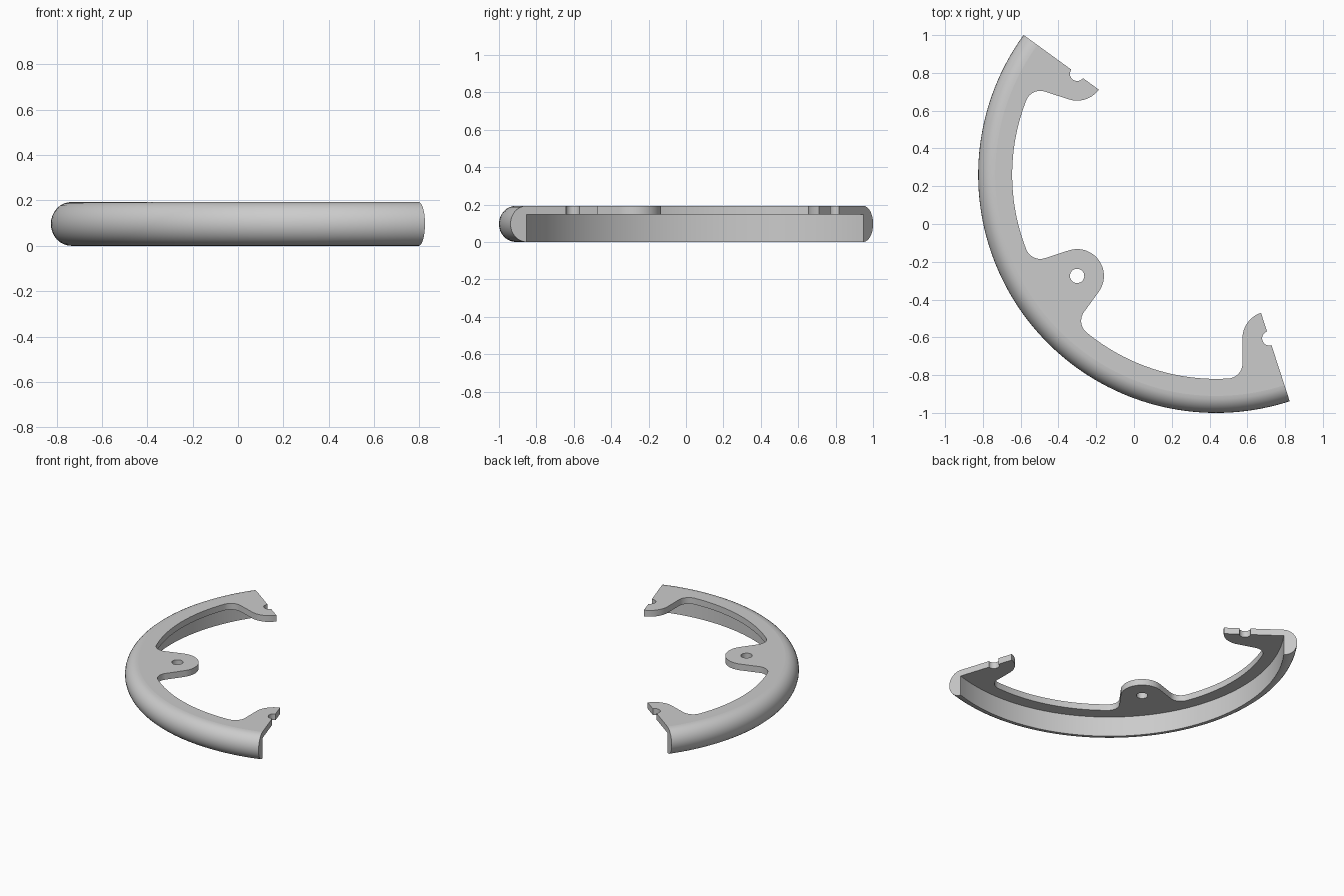
import bpy, bmesh
from math import sin, cos, pi, radians, atan2, acos, hypot
from mathutils import Matrix, Vector

cube = bpy.data.objects.get("Cube")
if cube:
    bpy.data.objects.remove(cube, do_unlink=True)

# Main dimensions
CENTRE = Vector((0.435, 0.26, 0))
OUTER, WALL, INNER = 1.26, 1.17, 1.08
HEIGHT, PLATE_BOTTOM = 0.193, 0.147
TAB_AT, TAB_R, HOLE_R = 0.91, 0.142, 0.038
FILLET_R, FILLET_ANGLE = 0.08, radians(14.6)
HALF = radians(36)


def arc(cx, cy, r, start, end, steps):
    """Points along a circular arc."""
    angles = [start + (end - start) * i / steps for i in range(steps + 1)]
    return [(cx + r * cos(a), cy + r * sin(a)) for a in angles]


def strip(bm, rows):
    """Quads between consecutive rows of points."""
    verts = [[bm.verts.new(p) for p in row] for row in rows]
    for a, b in zip(verts, verts[1:]):
        for i in range(len(a) - 1):
            bm.faces.new((a[i], a[i + 1], b[i + 1], b[i]))


def at_height(path, z):
    return [(x, y, z) for x, y in path]


# Inner outline: rounded tab, tangent fillet, then inner edge of the ring
fx = (INNER - FILLET_R) * cos(FILLET_ANGLE)
fy = (INNER - FILLET_R) * sin(FILLET_ANGLE)
dx, dy = fx - TAB_AT, fy
tangent = atan2(dy, dx) + acos((TAB_R + FILLET_R) / hypot(dx, dy))
inner = arc(TAB_AT, 0, TAB_R, pi, tangent, 12)
inner += arc(fx, fy, FILLET_R, tangent - pi, FILLET_ANGLE, 14)
inner += arc(0, 0, INNER, FILLET_ANGLE, HALF, 12)[1:]
outer = arc(0, 0, WALL, HALF, 0, 20)
hole = arc(TAB_AT, 0, HOLE_R, 0, pi, 14)

# One mirrored unit: plate faces, edge walls and the rounded rim
unit = bmesh.new()
for z in (PLATE_BOTTOM, HEIGHT):
    unit.faces.new([unit.verts.new(p) for p in at_height(inner + outer + hole, z)])
for path in (inner, hole):
    strip(unit, [at_height(path, PLATE_BOTTOM), at_height(path, HEIGHT)])
mid = HEIGHT / 2
profile = [(WALL, PLATE_BOTTOM)]
for i in range(17):
    a = -pi / 2 + pi * i / 16
    profile.append((WALL + (OUTER - WALL) * cos(a), mid + mid * sin(a)))
strip(unit, [[(x * r / WALL, y * r / WALL, z) for x, y in outer] for r, z in profile])
unit_mesh = bpy.data.meshes.new("ring_unit")
unit.to_mesh(unit_mesh)
unit.free()

# Four units, alternately mirrored, make the arc
bm = bmesh.new()
for degrees, side in ((144, 1), (216, -1), (216, 1), (288, -1)):
    known = len(bm.verts)
    bm.from_mesh(unit_mesh)
    bm.verts.ensure_lookup_table()
    move = (Matrix.Translation(CENTRE) @ Matrix.Rotation(radians(degrees), 4, 'Z')
            @ Matrix.Diagonal((1, side, 1, 1)))
    bmesh.ops.transform(bm, matrix=move, verts=bm.verts[known:])
bpy.data.meshes.remove(unit_mesh)
bmesh.ops.remove_doubles(bm, verts=bm.verts, dist=0.0005)

# Cut end faces
bmesh.ops.holes_fill(bm, edges=[e for e in bm.edges if e.is_boundary], sides=0)
bmesh.ops.recalc_face_normals(bm, faces=bm.faces)

mesh = bpy.data.meshes.new("ring_segment")
bm.to_mesh(mesh)
bm.free()
ring = bpy.data.objects.new("ring_segment", mesh)
bpy.context.collection.objects.link(ring)

# Plain grey finish
grey = bpy.data.materials.new("light_grey")
grey.use_nodes = True
colour = (0.6, 0.6, 0.6, 1)
grey.diffuse_color = colour
grey.node_tree.nodes["Principled BSDF"].inputs["Base Color"].default_value = colour
mesh.materials.append(grey)

# Smooth rim and curves, flat plate
bpy.ops.object.select_all(action='DESELECT')
ring.select_set(True)
bpy.context.view_layer.objects.active = ring
bpy.ops.object.shade_smooth_by_angle(angle=radians(30))
for face in mesh.polygons:
    if abs(face.normal.z) > 0.999:
        face.use_smooth = False
